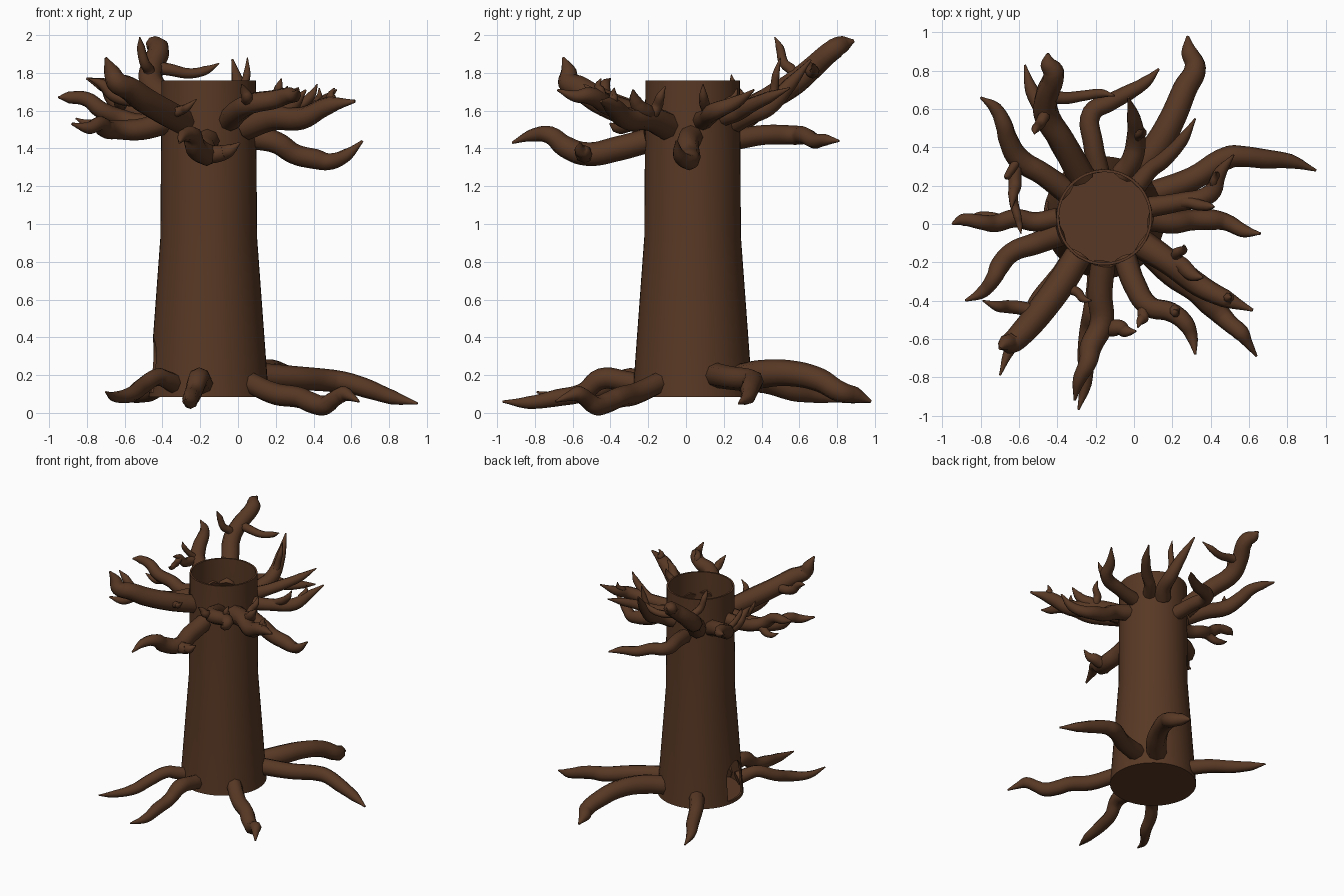
import bpy, bmesh, math, random
from mathutils import Vector

if "Cube" in bpy.data.objects:
    bpy.data.objects.remove(bpy.data.objects["Cube"])

random.seed(7)
CX, CY = -0.155, 0.035
bark = bpy.data.materials.new("bark")
bark.diffuse_color = (0.098, 0.040, 0.018, 1)
bark.use_nodes = True
bark.node_tree.nodes["Principled BSDF"].inputs["Base Color"].default_value = bark.diffuse_color
paths = {}


def activate(ob):
    bpy.ops.object.select_all(action='DESELECT')
    ob.select_set(True)
    bpy.context.view_layer.objects.active = ob


def mesh_object(name, bm):
    me = bpy.data.meshes.new(name)
    bmesh.ops.recalc_face_normals(bm, faces=bm.faces)
    bm.to_mesh(me)
    bm.free()
    ob = bpy.data.objects.new(name, me)
    bpy.context.collection.objects.link(ob)
    return ob


def tube(name, keys, r, wobble):
    """Tapered, knobbly tube: a wobbled midpoint is added between key points."""
    pts = [Vector(keys[0])]
    for a, b in zip(keys, keys[1:]):
        off = Vector([random.uniform(-wobble, wobble) for _ in range(3)])
        pts += [(Vector(a) + Vector(b)) / 2 + off, Vector(b)]
    paths[name] = pts
    cu = bpy.data.curves.new(name, 'CURVE')
    cu.dimensions = '3D'
    cu.bevel_depth = 1.0
    cu.bevel_resolution = 2
    cu.resolution_u = 5
    cu.use_fill_caps = True
    sp = cu.splines.new('BEZIER')
    n = len(pts) - 1
    sp.bezier_points.add(n)
    for i, (bp, p) in enumerate(zip(sp.bezier_points, pts)):
        t = i / n
        bp.co = p
        bp.handle_left_type = bp.handle_right_type = 'AUTO'
        bp.radius = r * (1 - 0.3 * t - 0.6 * t ** 6) * random.uniform(.93, 1.07)
    ob = bpy.data.objects.new(name, cu)
    bpy.context.collection.objects.link(ob)
    activate(ob)
    bpy.ops.object.convert(target='MESH')
    ob = bpy.context.object
    ob.data.materials.clear()
    ob.data.materials.append(bark)
    bpy.ops.object.shade_smooth_by_angle(angle=math.radians(60))


def limb(name, r, z0, *guides):
    """Limb leaving the trunk wall at height z0 and passing through the guides."""
    d = Vector((guides[0][0] - CX, guides[0][1] - CY)).normalized()
    d *= 0.242 if z0 > 1 else 0.28
    tube(name, [(CX + d.x, CY + d.y, z0), *guides], r, 0.022)


def twig(name, parent, i, tip, r=0.034):
    """Upturned twig from point i of a parent limb to the tip."""
    a, b = paths[parent][i], Vector(tip)
    mid = a.lerp(b, 0.55) - Vector((0, 0, 0.12 * (b - a).length))
    tube(name, [a, mid, b], r, 0.015)


# Hollow trunk: lathed thin wall with a floor
outer = [(.318, .085), (.256, .93), (.25, 1.76)]
inner = [(r - .014, z) for r, z in reversed(outer)]
inner[-1] = (.303, .1)
bm = bmesh.new()
vs = [bm.verts.new((r, 0, z)) for r, z in [(0, .085), *outer, *inner, (0, .1)]]
es = [bm.edges.new(p) for p in zip(vs, vs[1:])]
bmesh.ops.spin(bm, geom=vs + es, cent=(0, 0, 0), axis=(0, 0, 1),
               angle=2 * math.pi, steps=48, use_merge=False)
bmesh.ops.remove_doubles(bm, verts=bm.verts, dist=1e-4)
bmesh.ops.translate(bm, verts=bm.verts, vec=(CX, CY, 0))
trunk = mesh_object("trunk", bm)
trunk.data.materials.append(bark)

# Arched doorway cut through the left wall
bm = bmesh.new()
arch = [(-.1, .11), (.1, .11)] + [(.1 * math.cos(a), .28 + .12 * math.sin(a))
        for a in [math.pi * k / 10 for k in range(11)]]
f = bm.faces.new([bm.verts.new((-.6, CY - .02 + y, z)) for y, z in arch])
g = bmesh.ops.extrude_face_region(bm, geom=[f])
bmesh.ops.translate(bm, verts=[v for v in g['geom'] if isinstance(v, bmesh.types.BMVert)],
                    vec=(.3, 0, 0))
cutter = mesh_object("doorway_cutter", bm)
cutter.hide_render = True
activate(trunk)
mod = trunk.modifiers.new("doorway", 'BOOLEAN')
mod.operation = 'DIFFERENCE'
mod.object = cutter
bpy.ops.object.modifier_apply(modifier=mod.name)
bpy.data.objects.remove(cutter)
activate(trunk)
bpy.ops.object.shade_smooth_by_angle(angle=math.radians(40))

# Roots
limb("root_front_left", .055, .15, (-.42, -.3, .19), (-.56, -.53, .1), (-.7, -.79, .11))
limb("root_front", .06, .15, (-.21, -.45, .18), (-.25, -.68, .08), (-.29, -.97, .06))
limb("root_front_right", .06, .16, (.33, -.36, .08), (.46, -.48, .04), (.56, -.57, .1), (.64, -.69, .06))
limb("root_right", .065, .2, (.5, .35, .17), (.68, .34, .13), (.95, .28, .05))
limb("root_back", .08, .18, (.2, .55, .21), (.32, .82, .11), (.28, .98, .06))
limb("root_back_left", .055, .17, (-.46, .57, .11), (-.57, .83, .06))

# Branches, going round the crown
limb("branch_back_tall", .075, 1.52, (-.46, .58, 1.75), (-.42, .79, 1.93), (-.45, .89, 1.97))
limb("branch_back_left", .065, 1.52, (-.6, .34, 1.62), (-.68, .52, 1.72), (-.8, .66, 1.77))
limb("branch_left", .055, 1.55, (-.62, .03, 1.56), (-.8, .01, 1.66), (-.95, 0, 1.67))
limb("branch_left_low", .06, 1.54, (-.64, -.15, 1.5), (-.73, -.28, 1.53), (-.88, -.4, 1.53))
limb("branch_front_left", .075, 1.54, (-.5, -.47, 1.66), (-.64, -.62, 1.75), (-.7, -.65, 1.88))
limb("branch_front", .065, 1.44, (-.17, -.52, 1.37), (-.24, -.72, 1.47), (-.31, -.92, 1.43))
limb("branch_front_right", .06, 1.55, (.08, -.43, 1.64), (.27, -.52, 1.68), (.32, -.68, 1.71))
limb("branch_right_thick", .075, 1.52, (.34, -.32, 1.56), (.62, -.45, 1.65))
limb("branch_right_low", .06, 1.46, (.3, .02, 1.37), (.48, .01, 1.33), (.66, -.05, 1.44))
limb("branch_right_upper", .055, 1.55, (.4, .16, 1.6), (.52, .36, 1.71))
limb("branch_back_right", .05, 1.57, (.15, .33, 1.62), (.32, .55, 1.72))
limb("branch_back_short", .06, 1.54, (.01, .43, 1.62), (-.03, .66, 1.87))
limb("branch_back_low", .055, 1.45, (-.22, .58, 1.47), (-.04, .68, 1.44), (.13, .81, 1.44))

# Twigs forking off the branches
twig("twig_back_spike", "branch_back_tall", 2, (-.52, .47, 1.99))
twig("twig_back_side", "branch_back_tall", 3, (-.1, .67, 1.85))
twig("twig_back_left_hook", "branch_back_left", 2, (-.64, .08, 1.74), .04)
twig("twig_back_left_end", "twig_back_left_hook", 3, (-.59, -.05, 1.72), .025)
twig("twig_back_left_spike", "branch_back_left", 2, (-.67, .24, 1.79), .026)
twig("twig_left", "branch_left", 2, (-.86, .04, 1.56))
twig("twig_front_left_long", "branch_front_left", 2, (-.79, -.4, 1.77), .04)
twig("twig_front_left_inner", "branch_front_left", 1, (-.22, -.4, 1.66), .03)
twig("twig_front", "branch_front", 2, (.01, -.56, 1.43), .05)
twig("twig_front_right_left", "branch_front_right", 2, (.02, -.54, 1.74))
twig("twig_front_right_up", "branch_front_right", 3, (.23, -.45, 1.77))
twig("twig_right_thick_upper", "branch_right_thick", 1, (.36, -.28, 1.71), .05)
twig("twig_right_thick_hook", "branch_right_thick", 1, (.26, -.11, 1.73))
twig("twig_right_thick_end", "branch_right_thick", 3, (.51, -.38, 1.72))
twig("twig_right_upper_front", "branch_right_upper", 1, (.42, .09, 1.74))
twig("twig_right_upper_back", "branch_right_upper", 2, (.43, .27, 1.72), .026)
twig("twig_back_short", "branch_back_short", 2, (.05, .5, 1.88), .03)
